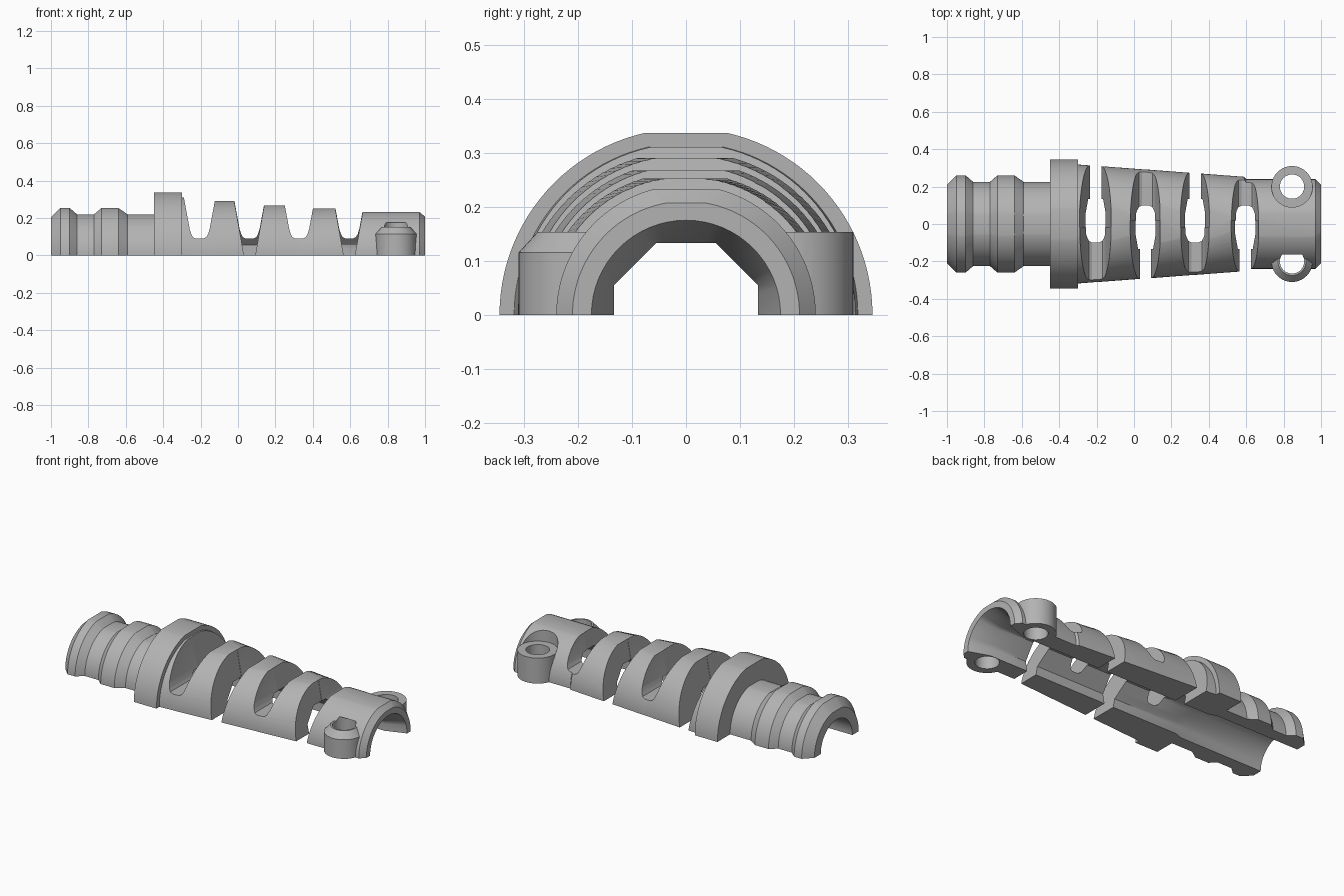
import bpy, bmesh, math

if "Cube" in bpy.data.objects:
    bpy.data.objects.remove(bpy.data.objects["Cube"], do_unlink=True)

grey = bpy.data.materials.new("plain grey")
grey.use_nodes = True
colour = (0.45, 0.45, 0.45, 1)
grey.diffuse_color = colour
grey.node_tree.nodes["Principled BSDF"].inputs["Base Color"].default_value = colour


def loft(name, rings):
    """Skin a list of closed rings and cap both ends."""
    bm = bmesh.new()
    loops = [[bm.verts.new(p) for p in ring] for ring in rings]
    n = len(loops[0])
    for a, b in zip(loops, loops[1:]):
        for i in range(n):
            j = (i + 1) % n
            bm.faces.new((a[i], a[j], b[j], b[i]))
    bm.faces.new(loops[0])
    bm.faces.new(loops[-1])
    bmesh.ops.recalc_face_normals(bm, faces=bm.faces)
    mesh = bpy.data.meshes.new(name)
    bm.to_mesh(mesh)
    bm.free()
    mesh.materials.append(grey)
    ob = bpy.data.objects.new(name, mesh)
    bpy.context.collection.objects.link(ob)
    return ob


def turned(name, x, y, profile, n=40):
    """Upright turned part from (radius, z) pairs."""
    return loft(name, [[(x + r * math.cos(2 * math.pi * i / n),
                         y + r * math.sin(2 * math.pi * i / n), z)
                        for i in range(n)] for r, z in profile])


def combine(target, tool, operation):
    bpy.context.view_layer.objects.active = target
    mod = target.modifiers.new("join", 'BOOLEAN')
    mod.operation, mod.solver, mod.object = operation, 'EXACT', tool
    bpy.ops.object.modifier_apply(modifier=mod.name)
    bpy.data.objects.remove(tool, do_unlink=True)


def half_ring(x, r, flat, n=24):
    """Half circle with a flat top at the given height."""
    top = math.asin(min(1, flat / r))
    side = [(r * math.cos(top * i / n), r * math.sin(top * i / n)) for i in range(n + 1)]
    return [(x, y, z) for y, z in side] + [(x, -y, z) for y, z in reversed(side)]


def bore_ring(x, r, octagon, n=64):
    pts = []
    for i in range(n):
        t = 2 * math.pi * i / n
        off = (t + math.pi / 8) % (math.pi / 4) - math.pi / 8
        q = r / math.cos(off) if octagon else r
        pts.append((x, q * math.cos(t), q * math.sin(t)))
    return pts


# Ribbed tail, collar and tapered sleeve as one half-round shell
slots = [-0.205, 0.062, 0.327, 0.595]
flats = [0.31, 0.29, 0.267, 0.252, 0.232]
outline = [(-1, 0.21), (-0.95, 0.26), (-0.9, 0.26), (-0.86, 0.225), (-0.77, 0.225),
           (-0.73, 0.26), (-0.64, 0.26), (-0.59, 0.225), (-0.45, 0.225),
           (-0.45, 0.345), (-0.3, 0.345)]
rings = [half_ring(x, r, r * 0.975) for x, r in outline]


def taper(x):
    return 0.318 - 0.0735 * (x + 0.3)


rings.append(half_ring(-0.3, taper(-0.3), flats[0]))
for k, x in enumerate(slots):
    rings.append(half_ring(x - 0.005, taper(x), flats[k]))
    rings.append(half_ring(x + 0.005, 0.24 if k == 3 else taper(x), flats[k + 1]))
rings += [half_ring(0.97, 0.24, flats[4]), half_ring(1, 0.21, 0.207)]
shell = loft("strain_relief_shell", rings)

# Screw ears: flat-topped at the back, chamfered at the front
ear_x, ear_y, ear_r, ear_top = 0.845, 0.2, 0.11, 0.153
combine(shell, turned("clearance", ear_x, ear_y, [(ear_r, ear_top), (ear_r, 0.5)]), 'DIFFERENCE')
combine(shell, turned("back_ear", ear_x, ear_y, [(ear_r, 0), (ear_r, ear_top)]), 'UNION')
combine(shell, turned("front_ear", ear_x, -ear_y,
                      [(ear_r, 0), (ear_r, 0.115), (0.075, ear_top)]), 'UNION')

# Cable bore: round tail, octagonal sleeve, flared mouth
bore = [(-1.1, 0.15, 0), (-0.45, 0.15, 0), (-0.4, 0.133, 1), (0.88, 0.133, 1),
        (1, 0.175, 0), (1.1, 0.21, 0)]
combine(shell, loft("bore", [bore_ring(*b) for b in bore]), 'DIFFERENCE')

# Screw holes
for y, top in ((ear_y, 0.5), (-ear_y, 0.175)):
    combine(shell, turned("screw_hole", ear_x, y, [(0.065, -0.1), (0.065, top)]), 'DIFFERENCE')

# Flex slots: each open to the base on one side, rounded floor on the other
closed_half = [(0.02, 0.09), (0.036, 0.098), (0.045, 0.115), (0.053, 0.14), (0.12, 0.5)]
open_half = [(0.028, -0.1), (0.03, 0), (0.12, 0.5)]
for k, x in enumerate(slots):
    side = 1 if k % 2 == 0 else -1
    for half, start, end in ((open_half, -0.02 * side, 0.6 * side),
                             (closed_half, 0, -0.6 * side)):
        section = [(dx, z) for dx, z in half] + [(-dx, z) for dx, z in reversed(half)]
        cutter = loft("slot", [[(x + dx, y, z) for dx, z in section] for y in (start, end)])
        combine(shell, cutter, 'DIFFERENCE')

# Smooth curves with crisp edges
bpy.ops.object.select_all(action='DESELECT')
shell.select_set(True)
bpy.context.view_layer.objects.active = shell
bpy.ops.object.shade_smooth_by_angle(angle=math.radians(25))
